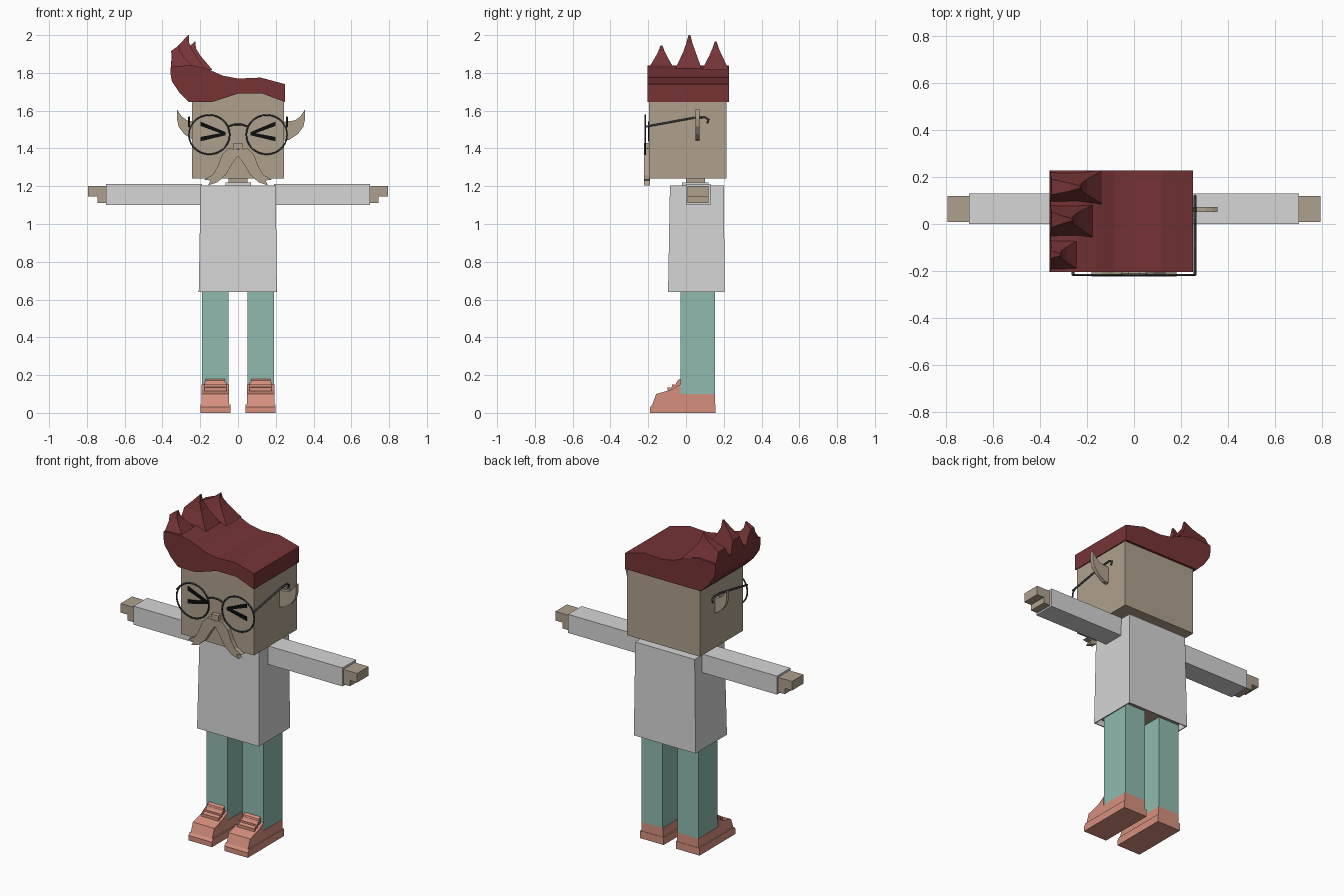
import bpy, bmesh, math
from mathutils import Vector

if "Cube" in bpy.data.objects:
    bpy.data.objects.remove(bpy.data.objects["Cube"], do_unlink=True)


def material(name, rgb):
    m = bpy.data.materials.new(name)
    m.use_nodes = True
    m.diffuse_color = (*rgb, 1)
    m.node_tree.nodes["Principled BSDF"].inputs["Base Color"].default_value = (*rgb, 1)
    return m


SKIN = material("tan skin", (0.43, 0.355, 0.265))
COAT = material("pale grey cloth", (0.67, 0.67, 0.67))
TEAL = material("teal trousers", (0.28, 0.50, 0.43))
SHOE = material("salmon shoe", (0.67, 0.28, 0.21))
HAIR = material("dark red hair", (0.18, 0.034, 0.036))
BLACK = material("black eye", (0.004, 0.004, 0.004))
FRAME = material("dark grey frame", (0.05, 0.055, 0.06))


def finish(bm, name, mat):
    bmesh.ops.recalc_face_normals(bm, faces=bm.faces)
    me = bpy.data.meshes.new(name)
    bm.to_mesh(me)
    bm.free()
    me.materials.append(mat)
    ob = bpy.data.objects.new(name, me)
    bpy.context.collection.objects.link(ob)
    return ob


def loft(name, rings, mat, caps=(True, True)):
    """Skin a list of point rings, closing either end."""
    bm = bmesh.new()
    vs = [[bm.verts.new(p) for p in r] for r in rings]
    n = len(vs[0])
    for a, b in zip(vs, vs[1:]):
        for i in range(n):
            j = (i + 1) % n
            bm.faces.new((a[i], a[j], b[j], b[i]))
    if caps[0]:
        bm.faces.new(vs[0])
    if caps[1]:
        bm.faces.new(vs[-1])
    return finish(bm, name, mat)


def rect(x0, x1, y0, y1, z):
    return [(x0, y0, z), (x1, y0, z), (x1, y1, z), (x0, y1, z)]


def box(name, x, y, z, mat):
    x = sorted(x)
    return loft(name, [rect(*x, *y, z[0]), rect(*x, *y, z[1])], mat)


def plate_xz(name, pts, y0, y1, mat):
    return loft(name, [[(x, y, z) for x, z in pts] for y in (y0, y1)], mat)


def plate_yz(name, pts, x0, x1, mat):
    return loft(name, [[(x, y, z) for y, z in pts] for x in (x0, x1)], mat)


def tube(name, pts, r, mat, cyclic=False):
    cu = bpy.data.curves.new(name, "CURVE")
    cu.dimensions = "3D"
    cu.bevel_depth, cu.bevel_resolution = r, 1
    cu.use_fill_caps = True
    sp = cu.splines.new("POLY")
    sp.points.add(len(pts) - 1)
    for p, co in zip(sp.points, pts):
        p.co = (*co, 1)
    sp.use_cyclic_u = cyclic
    cu.materials.append(mat)
    ob = bpy.data.objects.new(name, cu)
    bpy.context.collection.objects.link(ob)
    bpy.ops.object.select_all(action="DESELECT")
    ob.select_set(True)
    bpy.context.view_layer.objects.active = ob
    bpy.ops.object.convert(target="MESH")


# Head, neck and torso
box("head", (-0.244, 0.244), (-0.195, 0.215), (1.24, 1.71), SKIN)
box("neck", (-0.05, 0.05), (0.0, 0.10), (1.18, 1.25), SKIN)
box("collar", (-0.065, 0.07), (-0.02, 0.12), (1.19, 1.22), COAT)
box("torso", (-0.185, 0.185), (-0.075, 0.185), (0.665, 1.19), SKIN)

# Flared coat, open at the hem
coat = loft("coat", [rect(-0.208, 0.206, -0.095, 0.205, 0.64),
                     rect(-0.198, 0.2, -0.085, 0.2, 1.205)], COAT, (False, True))
shell = coat.modifiers.new("thickness", "SOLIDIFY")
shell.thickness = 0.008
shell.offset = -1

# Hair cap: a swept profile, arched over the forehead and straight behind
top = [(0.25, 1.74), (0.12, 1.775), (0, 1.77), (-0.08, 1.785), (-0.16, 1.82),
       (-0.24, 1.84), (-0.355, 1.835), (-0.358, 1.80), (-0.35, 1.755), (-0.31, 1.695)]


def hair_section(y, arch):
    under = [(-0.26, 0), (-0.14, 0), (0, arch), (0.13, arch), (0.25, 0)]
    return [(x, y, 1.645 + h) for x, h in under] + [(x, y, z) for x, z in top]


loft("hair", [hair_section(-0.204, 0.045), hair_section(-0.19, 0.045),
              hair_section(-0.18, 0), hair_section(0.228, 0)], HAIR)

# Swept-up tufts along the side of the hair
for y0, y1, tip in ((-0.204, -0.06, (-0.31, -0.13, 1.945)),
                    (-0.06, 0.085, (-0.26, 0.018, 2.0)),
                    (0.085, 0.228, (-0.225, 0.157, 1.965))):
    tx, ty, tz = tip
    w, h = 0.033, tz - 1.82
    loft("hair_tuft", [rect(-0.357, tx + 0.09, y0, y1, 1.815),
                       rect(-0.35, tx + 0.025, ty - w, ty + w, 1.82 + h * 0.5),
                       rect(tx - 0.045, tx + 0.002, ty - w / 2, ty + w / 2, 1.82 + h * 0.76),
                       rect(tx - 0.004, tx, ty - 0.005, ty + 0.005, tz)], HAIR)

# Nose
box("nose", (-0.024, 0.024), (-0.222, -0.19), (1.398, 1.43), SKIN)

ear = [(0.22, 1.435), (0.25, 1.445), (0.30, 1.475), (0.33, 1.515), (0.339, 1.56),
       (0.337, 1.583), (0.307, 1.605), (0.312, 1.57)]
ear = [(0.22, 1.44), (0.255, 1.445), (0.30, 1.475), (0.33, 1.515), (0.339, 1.555),
       (0.338, 1.605), (0.315, 1.57), (0.285, 1.548), (0.22, 1.54)]
whisker = [(0, 1.395), (0.05, 1.40), (0.085, 1.365), (0.11, 1.30), (0.135, 1.26),
           (0.18, 1.235), (0.145, 1.23), (0.158, 1.205), (0.11, 1.22),
           (0.065, 1.26), (0.03, 1.32), (0, 1.36)]
sole = [(-0.19, 0), (0.155, 0), (0.155, 0.045), (-0.19, 0.045)]
upper = [(-0.188, 0.045), (0.153, 0.045), (0.153, 0.10), (-0.03, 0.10),
         (-0.03, 0.15), (-0.08, 0.122), (-0.158, 0.10)]
tongue = [(-0.11, 0.10), (-0.03, 0.10), (-0.03, 0.18), (-0.045, 0.172),
          (-0.055, 0.15), (-0.09, 0.128)]

# Parts repeated on both sides
for s, side in ((-1, "right"), (1, "left")):
    def flip(pts):
        return [(s * x, z) for x, z in pts]

    plate_xz(side + "_ear", [(x + 0.016, z) for x, z in flip(ear)], 0.05, 0.072, SKIN)
    plate_xz(side + "_moustache", flip(whisker), -0.222, -0.19, SKIN)

    # Squeezed-shut eye: two tapering strokes
    for n, dz in (("upper", 0.055), ("lower", -0.026)):
        stroke = [(0.065, 1.47), (0.065, 1.486), (0.198, 1.487 + dz), (0.198, 1.464 + dz)]
        plate_xz(f"{side}_eye_{n}", flip(stroke), -0.201, -0.194, BLACK)

    # Spectacles
    ring = [Vector((s * 0.152 + 0.108 * math.cos(a), -0.216, 1.473 + 0.104 * math.sin(a)))
            for a in (math.tau * i / 28 for i in range(28))]
    tube(side + "_lens_rim", ring, 0.0045, FRAME, True)
    x = s * 0.259
    tube(side + "_temple", [(x, -0.216, 1.515), (x, -0.08, 1.54), (x, 0.04, 1.562),
                            (x, 0.10, 1.565), (x, 0.12, 1.553), (x, 0.112, 1.533)],
         0.0055, FRAME)

    # Arm and hand
    box(side + "_sleeve", (s * 0.19, s * 0.70), (0.0, 0.13), (1.10, 1.212), COAT)
    box(side + "_fingers", (s * 0.69, s * 0.793), (0.008, 0.118), (1.145, 1.20), SKIN)
    box(side + "_palm", (s * 0.69, s * 0.745), (0.008, 0.118), (1.11, 1.146), SKIN)

    # Leg and shoe
    c = s * 0.12
    box(side + "_leg", (c - 0.07, c + 0.07), (-0.028, 0.153), (0.10, 0.68), TEAL)
    plate_yz(side + "_shoe_sole", sole[:3] + [(-0.178, 0.045), (-0.19, 0.03)],
             c - 0.079, c + 0.079, SHOE)
    plate_yz(side + "_shoe_upper", [(-0.178, 0.045)] + upper[1:], c - 0.072, c + 0.072, SHOE)
    plate_yz(side + "_shoe_tongue", tongue, c - 0.052, c + 0.052, SHOE)
    for i in range(3):
        y, z = -0.098 + 0.024 * i, 0.122 + 0.015 * i
        box(side + "_shoe_lace", (c - 0.058, c + 0.058), (y, y + 0.012), (z - 0.012, z + 0.012), SHOE)

# Spectacle bridge
tube("bridge", [(-0.056, -0.216, 1.515), (-0.02, -0.216, 1.527),
                (0.02, -0.216, 1.527), (0.056, -0.216, 1.515)], 0.005, FRAME)
